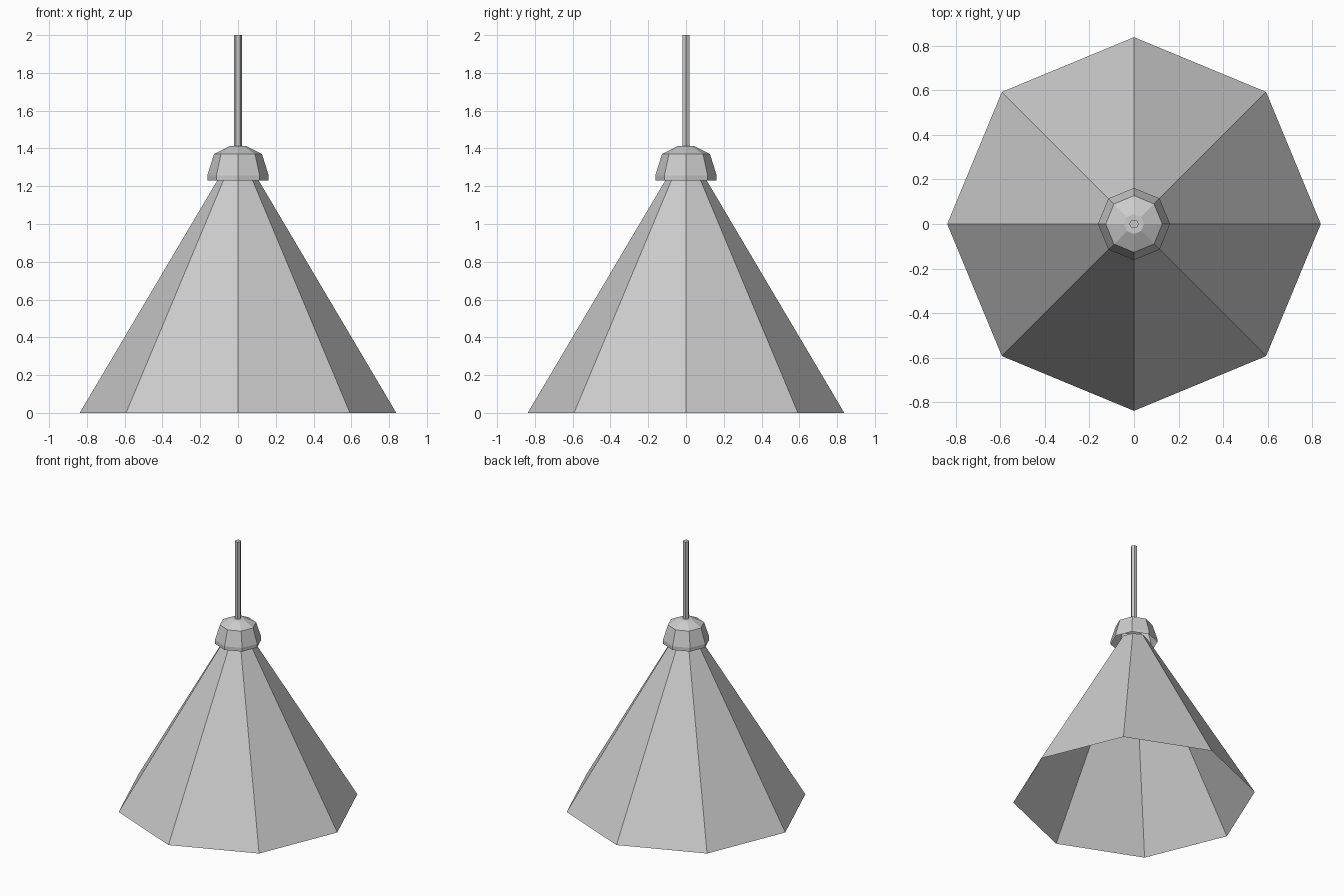
import bpy, bmesh
from math import cos, sin, tau

if "Cube" in bpy.data.objects:
    bpy.data.objects.remove(bpy.data.objects["Cube"])


def lathe(name, profile, sides, cap_top=False):
    """Flat-faced faceted shell swept from (radius, height) points."""
    bm = bmesh.new()
    rings = [[bm.verts.new((r * cos(tau * i / sides), r * sin(tau * i / sides), z))
              for i in range(sides)] for r, z in profile]
    for low, high in zip(rings, rings[1:]):
        for i in range(sides):
            j = (i + 1) % sides
            bm.faces.new((low[i], low[j], high[j], high[i]))
    if cap_top:
        bm.faces.new(rings[-1])
    mesh = bpy.data.meshes.new(name)
    bm.to_mesh(mesh)
    bm.free()
    obj = bpy.data.objects.new(name, mesh)
    bpy.context.collection.objects.link(obj)
    return obj


# Open eight-sided lamp shade, tucked into the collar
lathe("lamp_shade", [(0.838, 0), (0.095, 1.255)], 8)

# Collar covering the shade's neck, open underneath
lathe("collar", [(0.162, 1.23), (0.162, 1.258), (0.127, 1.37), (0.045, 1.412)], 8, cap_top=True)

# Thin hexagonal hanging rod
lathe("hanging_rod", [(0.022, 1.41), (0.022, 2.0)], 6, cap_top=True)
